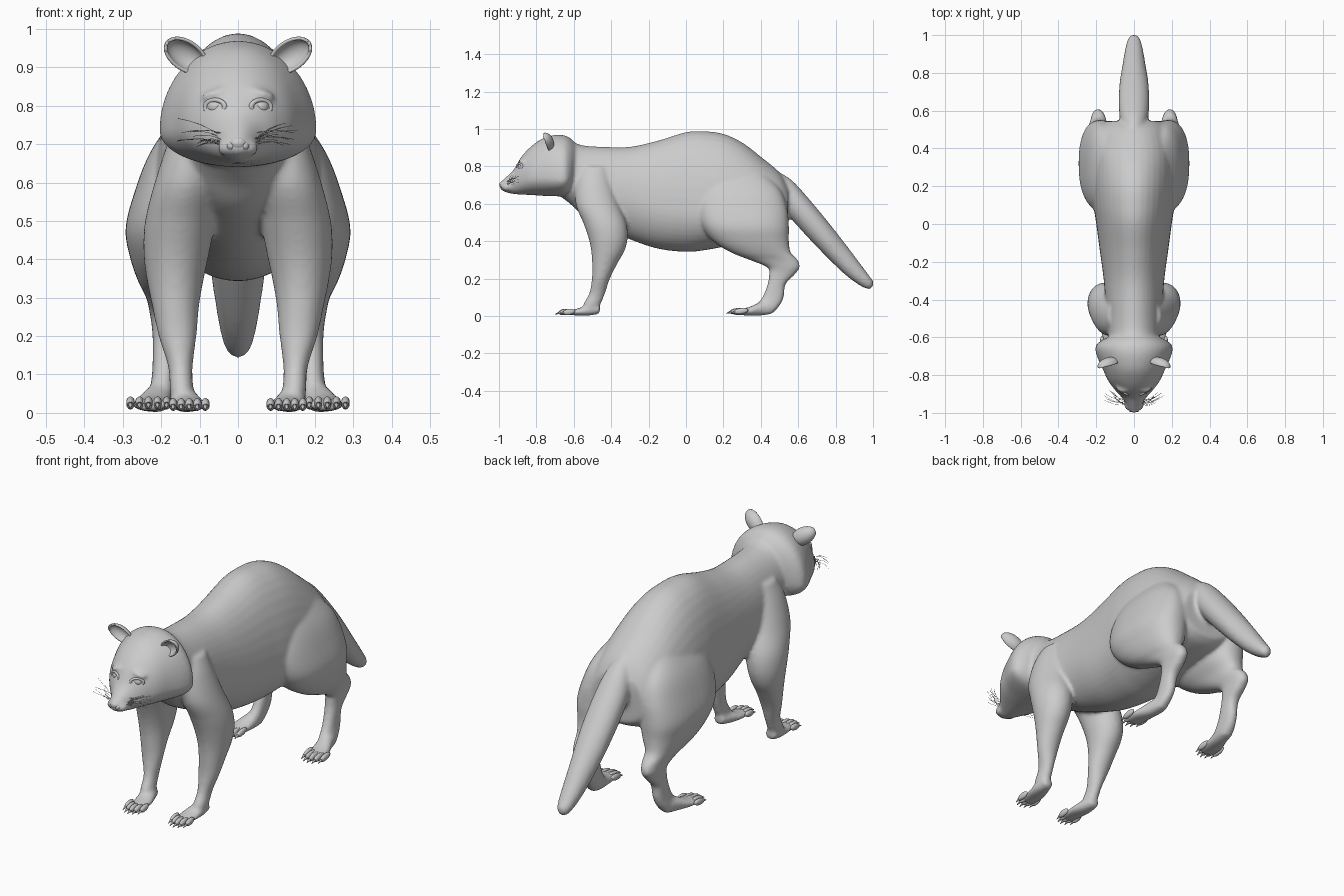
import bpy, bmesh, math, random
from mathutils import Vector, Matrix

if "Cube" in bpy.data.objects:
    bpy.data.objects.remove(bpy.data.objects["Cube"])

random.seed(4)
N = 40


def spline(rows, steps=8):
    """Catmull-Rom interpolation of slice rows."""
    out = []
    for i in range(len(rows) - 1):
        a, b, c, d = (rows[max(0, min(len(rows) - 1, i + k))] for k in (-1, 0, 1, 2))
        for s in range(steps):
            t = s / steps
            out.append([0.5 * (2 * q + (r - p) * t + (2 * p - 5 * q + 4 * r - w) * t * t
                               + (3 * q - p - 3 * r + w) * t ** 3)
                        for p, q, r, w in zip(a, b, c, d)])
    return out + [list(rows[-1])]


def loft(bm, axis, rows, side=1, power=1.0):
    """Closed tube through slices (pos, x0, x1, v0, v1, v of widest point)."""
    rings = []
    for pos, x0, x1, v0, v1, vc in spline(rows):
        ring = []
        for k in range(N):
            a = 2 * math.pi * k / N
            c, s = math.cos(a), math.sin(a)
            c = math.copysign(abs(c) ** power, c)
            s = math.copysign(abs(s) ** power, s)
            x = side * ((x0 + x1) / 2 + (x1 - x0) / 2 * c)
            v = vc + s * ((v1 - vc) if s > 0 else (vc - v0))
            ring.append(bm.verts.new((x, pos, v) if axis == 'y' else (x, v, pos)))
        rings.append(ring)
    for r, q in zip(rings, rings[1:]):
        for k in range(N):
            bm.faces.new((r[k], r[(k + 1) % N], q[(k + 1) % N], q[k]))
    bm.faces.new(rings[0])
    bm.faces.new(rings[-1])


def sym(rows):
    """(y, half width, bottom, top, widest z) -> full slice."""
    return [(y, -w, w, b, t, c) for y, w, b, t, c in rows]


def mid(rows):
    return [r + ((r[3] + r[4]) / 2,) for r in rows]


def blob(bm, loc, size, rot=Matrix(), seg=20):
    m = Matrix.Translation(loc) @ rot @ Matrix.Diagonal((*size, 1))
    bmesh.ops.create_uvsphere(bm, u_segments=seg, v_segments=seg // 2 + 2, radius=1, matrix=m)


def finish(bm, name):
    bmesh.ops.recalc_face_normals(bm, faces=bm.faces)
    me = bpy.data.meshes.new(name)
    bm.to_mesh(me)
    bm.free()
    me.polygons.foreach_set("use_smooth", [True] * len(me.polygons))
    ob = bpy.data.objects.new(name, me)
    bpy.context.collection.objects.link(ob)
    return ob


# Body: torso, head, tail and legs fused into one skin
bm = bmesh.new()
loft(bm, 'y', sym([(-.70, .10, .66, .90, .78), (-.62, .13, .60, .93, .74), (-.55, .14, .535, .912, .70),
                   (-.45, .15, .48, .905, .66), (-.30, .16, .41, .905, .63), (-.15, .18, .36, .938, .58),
                   (0, .20, .343, .983, .56), (.10, .215, .352, .988, .55), (.20, .222, .37, .974, .54),
                   (.30, .225, .39, .928, .52), (.40, .22, .40, .852, .52), (.50, .19, .42, .768, .52),
                   (.545, .14, .45, .70, .55)]))
loft(bm, 'y', sym([(-.995, .020, .678, .715, .697), (-.96, .040, .66, .745, .70), (-.92, .064, .652, .785, .71),
                   (-.88, .10, .649, .852, .73), (-.83, .137, .647, .905, .74), (-.77, .165, .643, .948, .74),
                   (-.70, .196, .640, .968, .735), (-.65, .204, .643, .966, .735), (-.615, .17, .66, .948, .75),
                   (-.59, .11, .70, .92, .80)]))
loft(bm, 'y', sym([(.42, .04, .62, .80, .71), (.50, .06, .58, .768, .67), (.57, .076, .51, .722, .61),
                   (.65, .081, .422, .635, .53), (.75, .076, .318, .515, .42), (.85, .060, .222, .388, .30),
                   (.93, .046, .163, .282, .22), (.98, .032, .143, .215, .18), (1.0, .014, .16, .19, .175)]))
foreleg = mid([(.80, .06, .14, -.55, -.42), (.72, .05, .177, -.585, -.40), (.60, .05, .217, -.59, -.36),
               (.50, .06, .242, -.55, -.32), (.42, .074, .246, -.522, -.312), (.35, .089, .238, -.507, -.328),
               (.28, .101, .224, -.502, -.367), (.20, .108, .207, -.503, -.407), (.12, .118, .182, -.518, -.433),
               (.06, .116, .178, -.55, -.458), (.012, .115, .172, -.55, -.485)])
hindleg = mid([(.78, .05, .16, .12, .40), (.68, .05, .228, .08, .50), (.58, .05, .268, .06, .54),
               (.48, .06, .293, .085, .55), (.40, .08, .28, .145, .55), (.34, .12, .259, .24, .56),
               (.30, .138, .239, .34, .597), (.26, .15, .230, .435, .608), (.22, .154, .224, .443, .58),
               (.17, .158, .222, .436, .533), (.10, .163, .224, .408, .522), (.05, .168, .232, .37, .497),
               (.012, .175, .235, .36, .46)])
forefoot = mid([(-.65, .085, .162, .006, .028), (-.58, .084, .173, .003, .040),
                (-.52, .098, .177, .002, .06), (-.46, .12, .17, .012, .06)])
hindfoot = mid([(.255, .185, .275, .006, .034), (.33, .178, .272, .003, .046),
                (.40, .172, .247, .002, .075), (.46, .18, .23, .012, .08)])
for s in (1, -1):
    loft(bm, 'z', foreleg, s)
    loft(bm, 'z', hindleg, s, 0.85)
    loft(bm, 'y', forefoot, s)
    loft(bm, 'y', hindfoot, s)
    # brow and whisker pad
    blob(bm, (s * .055, -.872, .832), (.042, .022, .014), Matrix.Rotation(s * .25, 4, 'Y'))
    blob(bm, (s * .028, -.957, .69), (.026, .03, .022))
body = finish(bm, "body")
rm = body.modifiers.new("fuse", 'REMESH')
rm.mode = 'VOXEL'
rm.voxel_size = 0.009
rm.use_smooth_shade = True
sm = body.modifiers.new("soften", 'SMOOTH')
sm.factor, sm.iterations = 0.5, 7

# Toes and claws
toes, claws = bmesh.new(), bmesh.new()
for s in (1, -1):
    for x0, dx, y0, z0, ry in ((.085, .021, -.650, .022, .034), (.186, .0235, .270, .026, .040)):
        for i in range(5):
            back = .006 * (i - 2) ** 2
            x, y = s * (x0 + dx * i), y0 + back
            blob(toes, (x, y, z0), (.0115, ry, .016), Matrix.Rotation(.15, 4, 'X'), 14)
            m = (Matrix.Translation((x, y - ry - .004, z0 - .008)) @ Matrix.Rotation(math.pi / 2 + .35, 4, 'X'))
            bmesh.ops.create_cone(claws, cap_ends=True, segments=10, radius1=.007, radius2=.001,
                                  depth=.026, matrix=m)
finish(toes, "toes")
finish(claws, "claws")

# Ears: cupped half shells
for s, name in ((1, "ear_left"), (-1, "ear_right")):
    bm = bmesh.new()
    bmesh.ops.create_uvsphere(bm, u_segments=28, v_segments=16, radius=1)
    bmesh.ops.delete(bm, geom=[v for v in bm.verts if v.co.y < -.15], context='VERTS')
    long = Vector((s * .80, -.25, .56)).normalized()
    face = Vector((s * .25, -1, .1))
    face = (face - long * face.dot(long)).normalized()
    wide = long.cross(-face).normalized() * -1
    m = Matrix((wide * .037, -face * .034, long * .062)).transposed().to_4x4()
    bm.transform(Matrix.Translation((s * .135, -.745, .930)) @ m)
    ear = finish(bm, name)
    so = ear.modifiers.new("thickness", 'SOLIDIFY')
    so.thickness, so.offset = .009, 0
    sub = ear.modifiers.new("round", 'SUBSURF')
    sub.levels = sub.render_levels = 1

# Eyes with lids
eyes, lids = bmesh.new(), bmesh.new()
for s in (1, -1):
    c = Vector((s * .057, -.876, .797))
    blob(eyes, c, (.024, .023, .021))
    turn = Matrix.Translation(c + Vector((s * .003, -.014, 0))) @ Matrix.Rotation(s * .5, 4, 'Z')
    n, k = 28, 8
    ring = [[lids.verts.new(turn @ Vector(((.024 + .006 * math.cos(b)) * 1.2 * math.cos(a),
                                           .006 * math.sin(b),
                                           (.018 + .006 * math.cos(b)) * math.sin(a))))
             for b in (2 * math.pi * j / k for j in range(k))]
            for a in (2 * math.pi * i / n for i in range(n))]
    for i in range(n):
        for j in range(k):
            p, q = ring[i], ring[(i + 1) % n]
            lids.faces.new((p[j], q[j], q[(j + 1) % k], p[(j + 1) % k]))
finish(eyes, "eyes")
finish(lids, "eyelids")

# Nose with nostril wings
bm = bmesh.new()
blob(bm, (0, -.978, .702), (.024, .020, .019))
for s in (1, -1):
    blob(bm, (s * .018, -.978, .695), (.012, .017, .012))
finish(bm, "nose")

# Whiskers
cu = bpy.data.curves.new("whiskers", 'CURVE')
cu.dimensions = '3D'
cu.bevel_depth, cu.bevel_resolution = .0007, 0
for s in (1, -1):
    for i in range(14):
        z = random.uniform(.695, .73)
        a = Vector((s * .04, -.945 + random.uniform(-.01, .015), z))
        b = a + Vector((s * random.uniform(.05, .12), random.uniform(.0, .05), random.uniform(-.01, .05)))
        sp = cu.splines.new('POLY')
        sp.points.add(4)
        for j in range(5):
            t = j / 4
            p = a.lerp(b, t) + Vector((0, -.012, .008)) * math.sin(math.pi * t)
            sp.points[j].co = (*p, 1)
bpy.context.collection.objects.link(bpy.data.objects.new("whiskers", cu))
